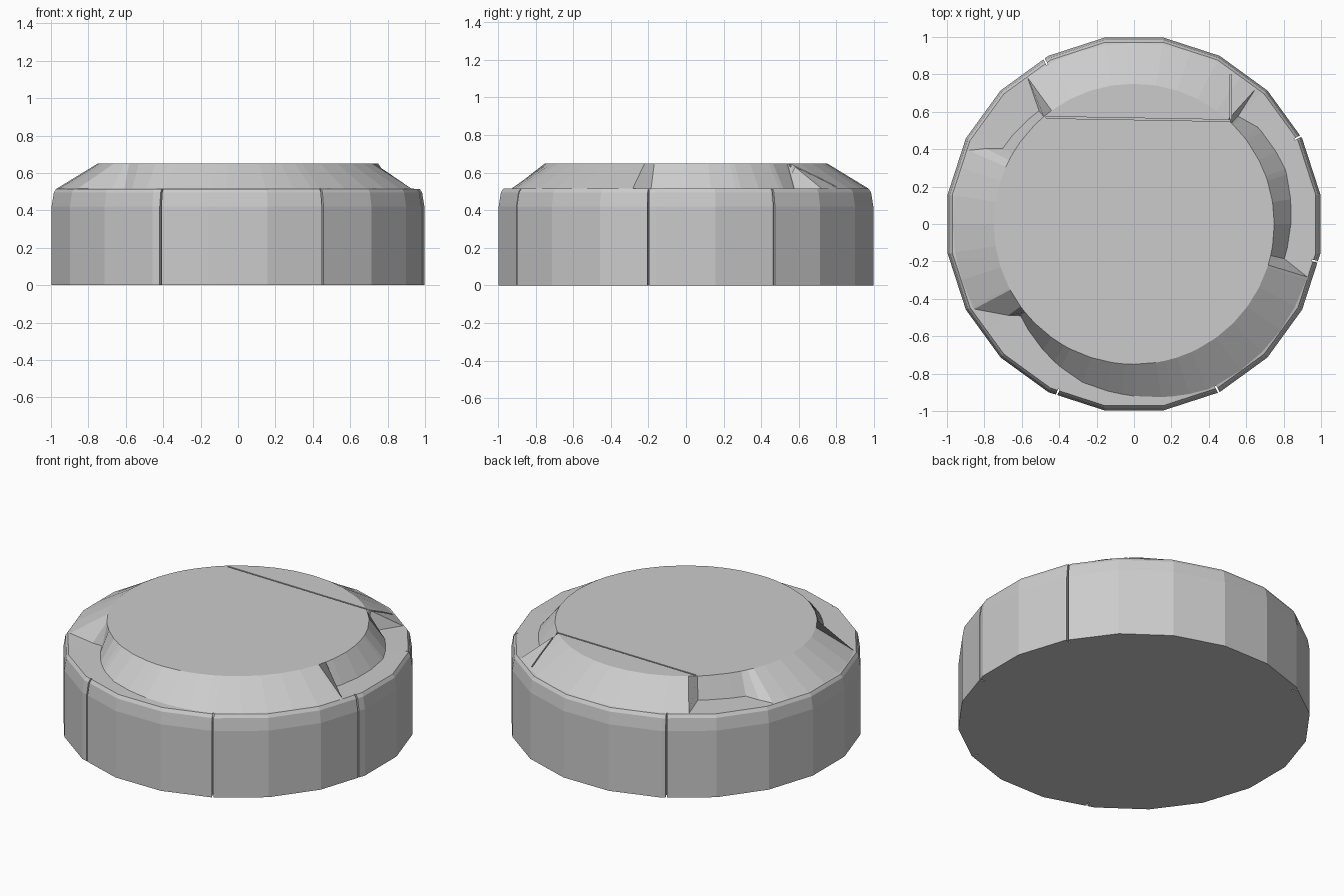
import bpy, bmesh
from math import sin, cos, radians, atan2, hypot, degrees
from mathutils import Matrix

if "Cube" in bpy.data.objects:
    bpy.data.objects.remove(bpy.data.objects["Cube"])

TOP_R, LIP_R = 0.75, 0.968
TOP_Z, LEDGE_Z = 0.65, 0.517

# (angle, radius at the foot of the slope): smaller radius = notch with a ledge
NOTCHES = [(-17, LIP_R), (-13, .825), (20, .86), (38, .84), (46, .80),
           (48, LIP_R), (126, LIP_R), (130, .79), (150, .81), (156, LIP_R),
           (208, LIP_R), (219, .78), (240, .85), (252, .89), (266, .912),
           (283, .945), (294, LIP_R), (343, LIP_R)]


def foot_radius(a):
    for (a0, r0), (a1, r1) in zip(NOTCHES, NOTCHES[1:]):
        if a0 <= a <= a1:
            return r0 + (r1 - r0) * (a - a0) / (a1 - a0)
    return LIP_R


def side_scale(a):
    # twenty-sided outline with flats facing the axes
    off = (a + 9) % 18 - 9
    return 1.009 * cos(radians(9)) / cos(radians(off))


# Body: loft of radial profiles around the axis
angles = sorted({-17 + 0.0} | {float(k[0]) for k in NOTCHES[:-1]}
                | {float(a) for a in range(-9, 343, 9)})
bm = bmesh.new()
columns = []
for a in angles:
    s = side_scale(a)
    profile = [(s, 0), (s, .42), (s * .988, .495), (.975 * s, LEDGE_Z - .002),
               (foot_radius(a), LEDGE_Z), (TOP_R, TOP_Z)]
    c, n = cos(radians(a)), sin(radians(a))
    columns.append([bm.verts.new((r * c, r * n, z)) for r, z in profile])
for c0, c1 in zip(columns, columns[1:] + columns[:1]):
    for i in range(len(c0) - 1):
        bm.faces.new((c0[i], c1[i], c1[i + 1], c0[i + 1]))
bm.faces.new([c[-1] for c in columns])
bm.faces.new([c[0] for c in reversed(columns)])
bmesh.ops.recalc_face_normals(bm, faces=bm.faces)
mesh = bpy.data.meshes.new("disc_body")
bm.to_mesh(mesh)
bm.free()
body = bpy.data.objects.new("disc_body", mesh)
bpy.context.collection.objects.link(body)


# Thin slots for the seams between the pieces
def slot(name, p, q, z0, z1, width=0.009):
    m = bmesh.new()
    length = hypot(q[0] - p[0], q[1] - p[1])
    mat = (Matrix.Translation(((p[0] + q[0]) / 2, (p[1] + q[1]) / 2, (z0 + z1) / 2))
           @ Matrix.Rotation(atan2(q[1] - p[1], q[0] - p[0]), 4, 'Z')
           @ Matrix.Diagonal((length, width, z1 - z0, 1)))
    bmesh.ops.create_cube(m, size=1, matrix=mat)
    me = bpy.data.meshes.new(name)
    m.to_mesh(me)
    m.free()
    ob = bpy.data.objects.new(name, me)
    bpy.context.collection.objects.link(ob)
    ob.hide_render = True
    ob.hide_set(True)
    mod = body.modifiers.new(name, 'BOOLEAN')
    mod.operation = 'DIFFERENCE'
    mod.solver = 'EXACT'
    mod.object = ob


for i, a in enumerate((-114.4, -63.3, -11.6, 27.8, 118.6)):
    c, n = cos(radians(a)), sin(radians(a))
    slot(f"side_seam_cutter_{i}", (.97 * c, .97 * n), (1.1 * c, 1.1 * n), -.1, .8)
slot("top_seam_cutter", (-.47, .57), (.515, .553), .63, .8)
slot("slope_seam_cutter", (.518, .56), (.518, .80), .5, .8)
